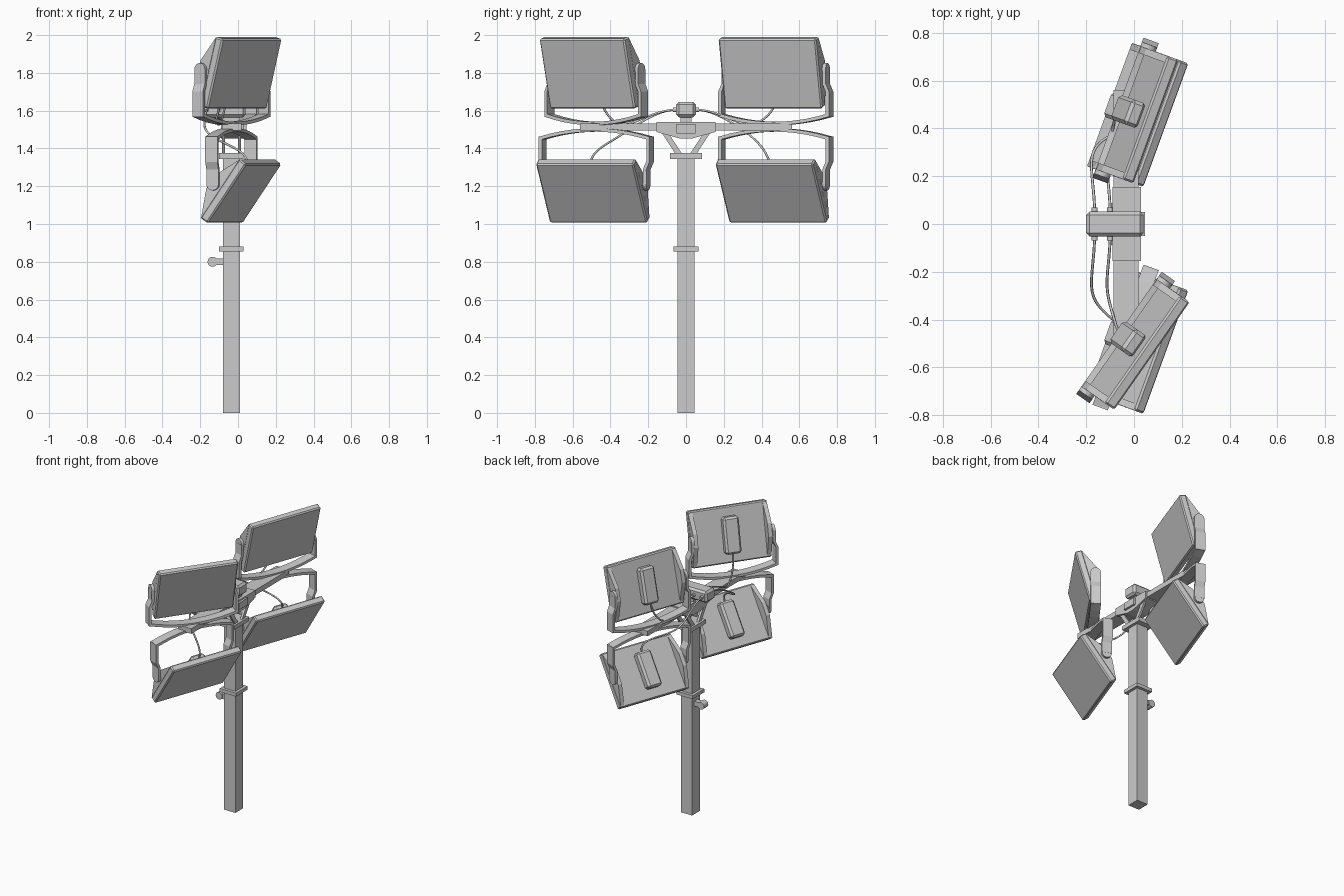
import bpy, bmesh, math
from mathutils import Matrix, Vector

if "Cube" in bpy.data.objects:
    bpy.data.objects.remove(bpy.data.objects["Cube"])

grey = bpy.data.materials.new("light_grey_metal")
grey.diffuse_color = (0.6, 0.6, 0.6, 1)
grey.use_nodes = True
grey.node_tree.nodes["Principled BSDF"].inputs["Base Color"].default_value = grey.diffuse_color
POLE_X = -0.035


def add(name, bm, matrix=Matrix(), bevel=0):
    bmesh.ops.recalc_face_normals(bm, faces=bm.faces)
    me = bpy.data.meshes.new(name)
    bm.to_mesh(me)
    bm.free()
    ob = bpy.data.objects.new(name, me)
    ob.matrix_world = matrix
    me.materials.append(grey)
    bpy.context.collection.objects.link(ob)
    if bevel:
        m = ob.modifiers.new("bevel", "BEVEL")
        m.width, m.segments = bevel, 1
    return ob


def box(name, lo, hi, matrix=Matrix(), bevel=0):
    bm = bmesh.new()
    bmesh.ops.create_cube(bm, size=1)
    for v in bm.verts:
        v.co = [lo[i] + (v.co[i] + 0.5) * (hi[i] - lo[i]) for i in range(3)]
    return add(name, bm, matrix, bevel)


def prism(name, pts, axis, lo, hi, matrix=Matrix()):
    """Outline extruded along the x (0) or y (1) axis."""
    bm = bmesh.new()
    place = (lambda p, d: (d, p[0], p[1])) if axis == 0 else (lambda p, d: (p[0], d, p[1]))
    a, b = ([bm.verts.new(place(p, d)) for p in pts] for d in (lo, hi))
    bm.faces.new(a)
    bm.faces.new(b)
    for i in range(len(pts)):
        j = (i + 1) % len(pts)
        bm.faces.new((a[i], a[j], b[j], b[i]))
    return add(name, bm, matrix)


def rod_y(name, centre, r, length, matrix=Matrix()):
    bm = bmesh.new()
    bmesh.ops.create_cone(bm, cap_ends=True, segments=20, radius1=r, radius2=r, depth=length)
    bm.transform(Matrix.Translation(centre) @ Matrix.Rotation(math.pi / 2, 4, 'X'))
    return add(name, bm, matrix)


def strip(path, t):
    """Closed outline of constant thickness around a path."""
    a, b = [], []
    for i, p in enumerate(path):
        d = (Vector(path[min(i + 1, len(path) - 1)]) - Vector(path[max(i - 1, 0)])).normalized()
        n = Vector((-d.y, d.x)) * t / 2
        a.append(Vector(p) + n)
        b.append(Vector(p) - n)
    return a + b[::-1]


def cable(name, pts):
    cu = bpy.data.curves.new(name, 'CURVE')
    cu.dimensions = '3D'
    cu.bevel_depth, cu.bevel_resolution, cu.resolution_u = 0.006, 1, 6
    sp = cu.splines.new('NURBS')
    sp.points.add(len(pts) - 1)
    for p, c in zip(sp.points, pts):
        p.co = (*c, 1)
    sp.use_endpoint_u, sp.order_u = True, 4
    cu.materials.append(grey)
    bpy.context.collection.objects.link(bpy.data.objects.new(name, cu))


# pole with collars and side clamp
box("pole", (-0.08, -0.045, 0), (0.01, 0.045, 1.35))
box("lower_collar", (-0.1, -0.066, 0.855), (0.03, 0.066, 0.88))
box("upper_collar", (-0.1, -0.085, 1.345), (0.03, 0.085, 1.375))
box("clamp_neck", (-0.14, -0.02, 0.783), (-0.08, 0.02, 0.817))
rod_y("clamp_knob", (-0.135, 0, 0.8), 0.026, 0.05)

# hub, cross arm and splayed struts
prism("hub", [(-0.155, 1.54), (-0.155, 1.487), (-0.03, 1.452), (0.03, 1.452),
              (0.155, 1.487), (0.155, 1.54)], 0, -0.09, 0.03)
prism("hub_nose", [(-0.05, 1.53), (-0.05, 1.48), (0.05, 1.48), (0.05, 1.53)], 0, 0.03, 0.045)
box("cross_arm", (-0.085, -0.56, 1.495), (0.018, 0.56, 1.532))
for s in (-1, 1):
    for x in (-0.085, 0.0):
        prism("strut", [(s * 0.02, 1.37), (s * 0.055, 1.37), (s * 0.13, 1.485),
                        (s * 0.085, 1.47)], 0, x, x + 0.016)

# junction box on top
box("box_neck", (-0.08, -0.03, 1.53), (0.01, 0.03, 1.57))
box("junction_box", (-0.2, -0.052, 1.565), (0.04, 0.052, 1.647), bevel=0.014)


def floodlight(side, s, yaw, tilt):
    """side: -1/1 along y, s: 1 above the cross arm, -1 below."""
    tag = ("upper" if s > 0 else "lower") + ("_left" if side < 0 else "_right")
    turn = Matrix.Rotation(-math.radians(yaw), 4, 'Z')
    base = Matrix.Translation((POLE_X, side * 0.475, 1.515)) @ turn
    lamp = (Matrix.Translation((POLE_X, side * 0.475, 1.515 + s * 0.303)) @ turn
            @ Matrix.Rotation(math.radians(tilt), 4, 'Y'))
    # bowed yoke
    n, w = 10, 0.303
    arc = [(u, s * (0.06 - 0.043 * (1 - (u / w) ** 2)))
           for u in (w * (2 * i / n - 1) for i in range(n + 1))]
    arm = [(w, s * 0.185), (0.285, s * 0.225), (0.285, s * 0.303)]
    prism("yoke_bar_" + tag, strip(arc, 0.018), 0, -0.034, 0.034, base)
    for e in (-1, 1):
        path = [(e * u, z) for u, z in [(w, s * 0.052)] + arm]
        prism("yoke_arm_" + tag, strip(path, 0.018), 0, -0.034, 0.034, base)
        rod_y("pivot_" + tag, (0, e * 0.283, s * 0.303), 0.034, 0.02, base)
        # humped end brackets
        prism("end_bracket_" + tag, [(0.045, 0.188), (-0.02, 0.045), (-0.02, -0.045),
                                     (0.045, -0.188)], 1, e * 0.245, e * 0.274, lamp)
    # lamp body and driver
    box("lamp_body_" + tag, (0.04, -0.275, -0.191), (0.09, 0.275, 0.191), lamp, 0.008)
    box("driver_" + tag, (-0.02, -0.055, -0.125), (0.045, 0.055, 0.125), lamp, 0.014)
    # cable from junction box to driver
    v = -s
    x0 = -0.1 if s > 0 else -0.165
    cable("cable_" + tag, [(x0, side * 0.05, 1.605), (x0, side * 0.12, 1.605),
                           (x0 - 0.025, side * 0.26, 1.545 if s > 0 else 1.53),
                           (x0 + 0.01, side * 0.37, 1.5 if s > 0 else 1.45),
                           lamp @ Vector((0.01, 0, v * 0.2)),
                           lamp @ Vector((0.01, 0, v * 0.12))])
    rod_y("cable_gland_" + tag, (x0, side * 0.055, 1.605), 0.012, 0.03)


floodlight(-1, 1, 35, 15)
floodlight(1, 1, 20, 15)
floodlight(-1, -1, 20, 35)
floodlight(1, -1, 20, 35)
